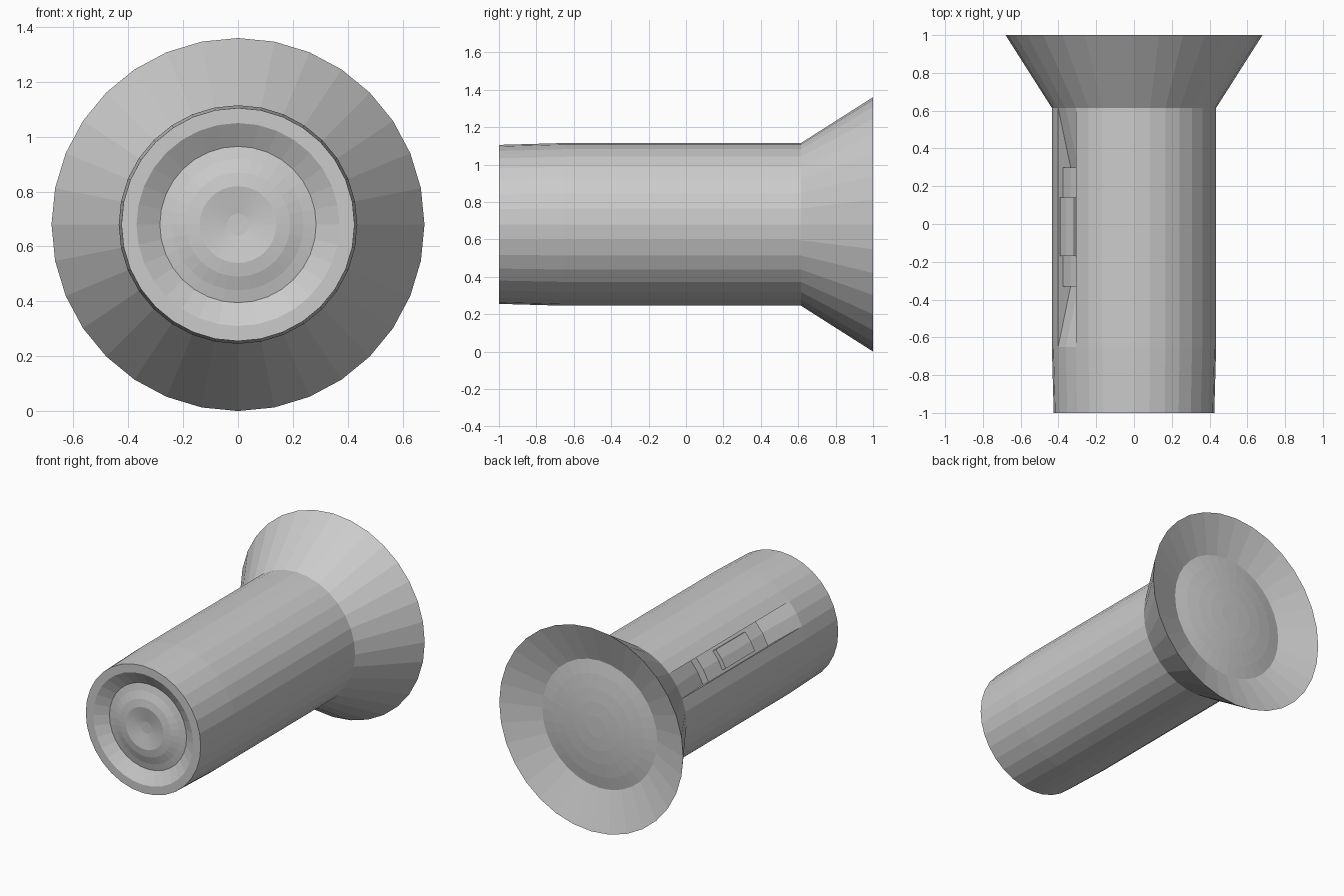
import bpy, bmesh
from math import sin, cos, pi
from mathutils import Vector

if "Cube" in bpy.data.objects:
    bpy.data.objects.remove(bpy.data.objects["Cube"])

N = 32                      # sides around the axis
CZ = 0.68                   # axis height
S0, S1 = 4, 6               # slot spans facets 4..6 (upper left)
MID = 2 * pi * 5 / N
NRM = Vector((-sin(MID), 0, cos(MID)))    # outward direction of the slot
TAN = Vector((-cos(MID), 0, -sin(MID)))   # across the slot


def point(r, y, i):
    t = 2 * pi * i / N
    return Vector((-r * sin(t), y, CZ + r * cos(t)))


def finish(bm, name):
    me = bpy.data.meshes.new(name)
    bm.to_mesh(me)
    bm.free()
    ob = bpy.data.objects.new(name, me)
    bpy.context.collection.objects.link(ob)
    return ob


def lathe(bm, profile, skip=lambda k, i: False):
    """Revolve (radius, y) points around the y axis; returns the rings."""
    rings = []
    for r, y in profile:
        if r == 0:
            rings.append([bm.verts.new(point(0, y, 0))] * N)
        else:
            rings.append([bm.verts.new(point(r, y, i)) for i in range(N)])
    for k, (a, b) in enumerate(zip(rings, rings[1:])):
        for i in range(N):
            if not skip(k, i):
                j = (i + 1) % N
                face(bm, a[i], b[i], b[j], a[j])
    return rings


def face(bm, *vs):
    bm.faces.new(list(dict.fromkeys(vs)))


# Body, flared head and recessed reflector, with the switch slot left open
body = [(0.285, -0.95), (0.37, -1), (0.425, -1), (0.435, -0.65), (0.435, -0.33),
        (0.435, 0.30), (0.435, 0.615), (0.68, 1), (0.425, 0.91)]
bm = bmesh.new()
rings = lathe(bm, body, lambda k, i: 3 <= k <= 5 and S0 <= i < S1)

# Sunken slot with a ramp at each end
slot = rings[3:7]
floor = []
for ring, depth in zip(slot, (0, 0.08, 0.08, 0)):
    row = ring[S0:S1 + 1]
    floor.append(row if depth == 0 else [bm.verts.new(v.co - NRM * depth) for v in row])
for k in range(3):
    a, b, fa, fb = slot[k], slot[k + 1], floor[k], floor[k + 1]
    for i in range(S1 - S0):
        face(bm, fa[i], fb[i], fb[i + 1], fa[i + 1])
    face(bm, a[S0], b[S0], fb[0], fa[0])
    face(bm, fa[-1], fb[-1], b[S1], a[S1])
finish(bm, "torch_body")

# Domed lens in the head
bm = bmesh.new()
lathe(bm, [(0.425, 0.91), (0.34, 0.926), (0.25, 0.938), (0.16, 0.946), (0.07, 0.95), (0, 0.95)])
finish(bm, "lens")

# Tail button: raised ring with a dished centre
bm = bmesh.new()
lathe(bm, [(0, -0.967), (0.04, -0.968), (0.14, -0.985), (0.19, -0.977), (0.24, -0.96), (0.285, -0.95)])
finish(bm, "tail_button")


def slot_block(name, y0, y1, half, top, bottom):
    """Slightly crowned block lying in the slot; heights are relative to the slot rim."""
    bm = bmesh.new()
    rim = 0.435 * cos(pi / 16)
    section = [(-half, bottom), (-half, top), (0, top + 0.1 * half), (half, top), (half, bottom)]
    ends = [[bm.verts.new(Vector((0, y, CZ)) + NRM * (rim + h) + TAN * u) for u, h in section]
            for y in (y0, y1)]
    bm.faces.new(ends[0])
    bm.faces.new(ends[1])
    for i in range(5):
        j = (i + 1) % 5
        bm.faces.new((ends[0][i], ends[0][j], ends[1][j], ends[1][i]))
    bmesh.ops.recalc_face_normals(bm, faces=bm.faces[:])
    return finish(bm, name)


# Switch plate and push button
slot_block("switch_plate", -0.33, 0.30, 0.0845, -0.03, -0.079)
slot_block("switch_button", -0.17, 0.14, 0.065, 0.0, -0.05)
